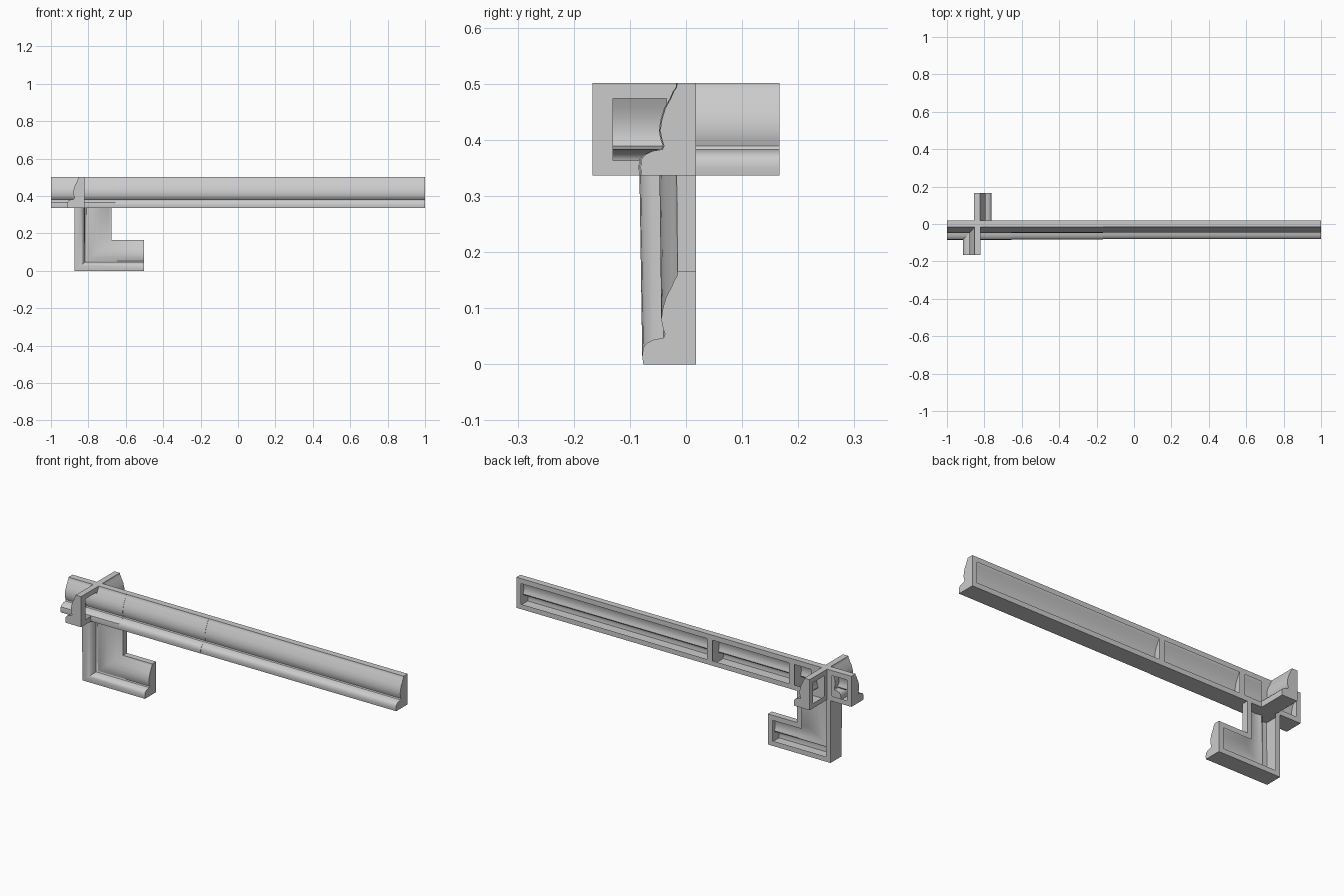
import bpy, bmesh

if "Cube" in bpy.data.objects:
    bpy.data.objects.remove(bpy.data.objects["Cube"])

# Moulding cross-section: (depth from flat back, height)
PROFILE = [(0, 0), (.097, 0), (.099, .015), (.097, .030), (.090, .038), (.078, .044),
           (.060, .047), (.057, .053), (.061, .065), (.064, .080), (.061, .100),
           (.055, .120), (.045, .138), (.040, .150), (.035, .157), (.034, .165), (0, .165)]
H = .165      # moulding height
B = .027      # border of the back frame
BASE = .336   # underside of the upper mouldings


def finish(name, bm):
    bmesh.ops.remove_doubles(bm, verts=bm.verts, dist=1e-5)
    bmesh.ops.recalc_face_normals(bm, faces=bm.faces)
    mesh = bpy.data.meshes.new(name)
    bm.to_mesh(mesh)
    bm.free()
    ob = bpy.data.objects.new(name, mesh)
    bpy.context.collection.objects.link(ob)
    bpy.ops.object.select_all(action='DESELECT')
    ob.select_set(True)
    bpy.context.view_layer.objects.active = ob
    bpy.ops.object.shade_smooth_by_angle(angle=.6)


def sweep(bm, rings):
    """Skin successive open profile rings."""
    rows = [[bm.verts.new(p) for p in ring] for ring in rings]
    for r, s in zip(rows, rows[1:]):
        for i in range(len(r) - 1):
            bm.faces.new((r[i], r[i + 1], s[i + 1], s[i]))
    return rows


def frame_quads(bm, place, rects):
    """Flat strips of the back frame, each (u0, u1, h0, h1)."""
    for u0, u1, h0, h1 in rects:
        bm.faces.new([bm.verts.new(place(u, 0, h))
                      for u, h in ((u0, h0), (u1, h0), (u1, h1), (u0, h1))])


def moulding(name, start, end, windows, place, depth=1.0):
    """Hollow straight moulding, capped at both ends, with windows in its back."""
    bm = bmesh.new()
    rows = sweep(bm, [[place(u, d * depth, h) for d, h in PROFILE] for u in (start, end)])
    for row in rows:
        bm.faces.new(row)
    rects = [(start, end, 0, B), (start, end, H - B, H)]
    edge = start
    for a, b in windows:
        rects.append((edge, a, B, H - B))
        edge = b
    rects.append((edge, end, B, H - B))
    frame_quads(bm, place, rects)
    finish(name, bm)


def along_x(u, d, h):
    return (u, .018 - d, BASE + h)


def facing_left(u, d, h):
    return (-.82 - d, u, BASE + h)


def facing_right(u, d, h):
    return (-.855 + d, u, BASE + h)


# Long rail in three sections
moulding("long_rail", -.165, 1, [(-.138, .973)], along_x, 1.0)
moulding("middle_rail", -.655, -.165, [(-.628, -.17)], along_x, 1.02)
moulding("end_rail", -1, -.655, [(-.973, -.885), (-.76, -.66)], along_x, 1.04)

# Short cross arms, front and back
moulding("front_arm", -.167, -.015, [(-.13, -.035)], facing_left, .95)
moulding("back_arm", -.01, .167, [(.045, .14)], facing_right, .95)

# Hanging corner: horizontal foot mitred into a wider upright
LEFT, RIGHT, WIDE = -.875, -.502, 1.21
TOP = BASE + .004
bm = bmesh.new()


def on_leg(u, d, h):
    return (u, .018 - d, h)


rows = sweep(bm, [
    [on_leg(RIGHT, d * .97, h) for d, h in PROFILE],
    [on_leg(LEFT + WIDE * h, d * .97, h) for d, h in PROFILE],
    [on_leg(LEFT + WIDE * h, d * 1.02, TOP) for d, h in PROFILE]])
bm.faces.new(rows[0])
inner = LEFT + WIDE * H
frame_quads(bm, on_leg, [
    (LEFT, RIGHT, 0, B),
    (LEFT, LEFT + B, B, TOP),
    (RIGHT - B, RIGHT, B, H - B),
    (inner - B, RIGHT, H - B, H),
    (inner - B, inner, H, TOP)])
finish("corner_leg", bm)
